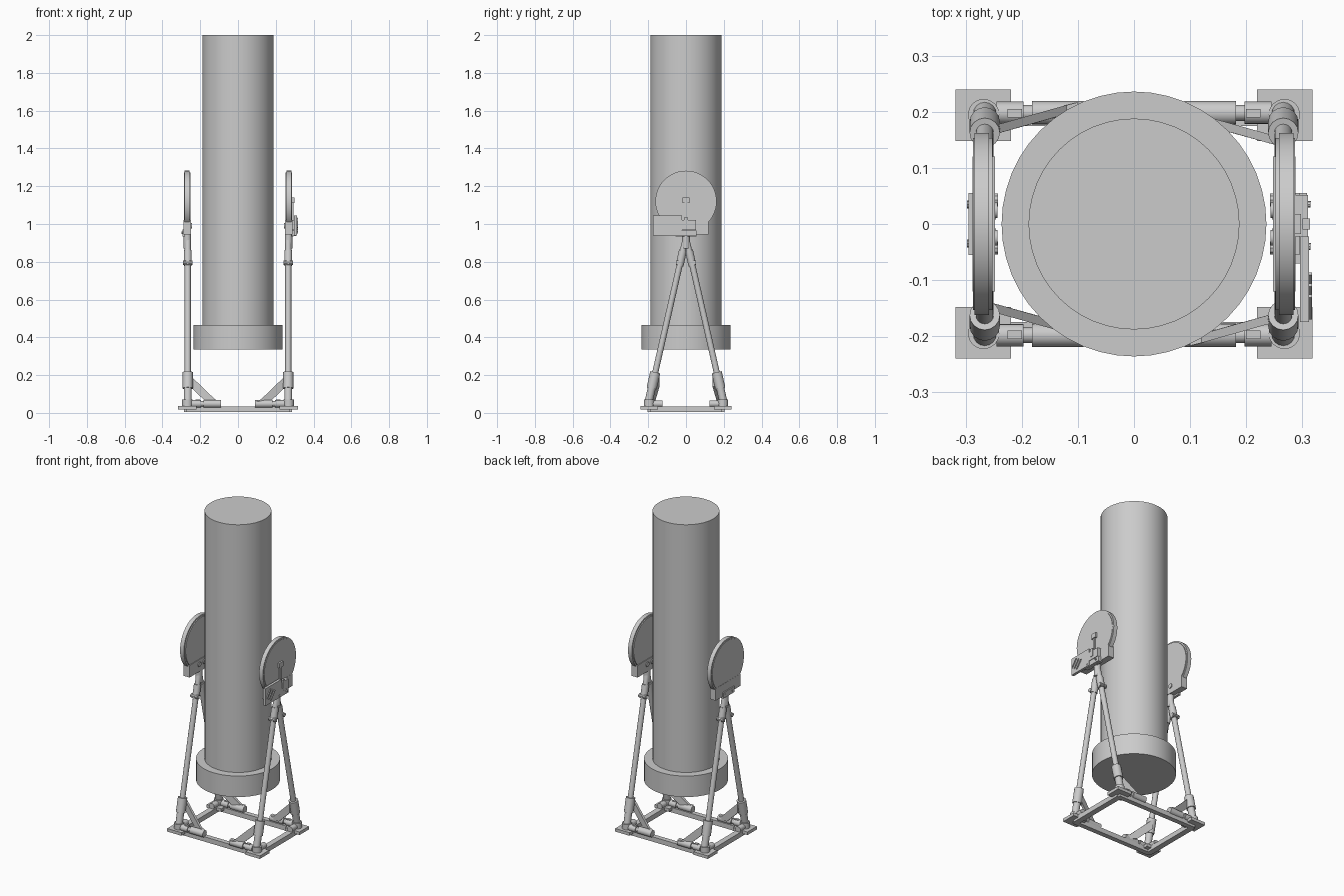
import bpy, bmesh, math
from mathutils import Vector

cube = bpy.data.objects.get("Cube")
if cube:
    bpy.data.objects.remove(cube)

grey = bpy.data.materials.new("plain grey")
grey.use_nodes = True
colour = (0.6, 0.6, 0.6, 1)
grey.diffuse_color = colour
grey.node_tree.nodes["Principled BSDF"].inputs["Base Color"].default_value = colour


def finish(name, bm, smooth=False):
    bmesh.ops.recalc_face_normals(bm, faces=bm.faces)
    mesh = bpy.data.meshes.new(name)
    bm.to_mesh(mesh)
    bm.free()
    mesh.materials.append(grey)
    ob = bpy.data.objects.new(name, mesh)
    bpy.context.collection.objects.link(ob)
    if smooth:
        bpy.ops.object.select_all(action="DESELECT")
        ob.select_set(True)
        bpy.context.view_layer.objects.active = ob
        bpy.ops.object.shade_smooth_by_angle(angle=math.radians(35))
    return ob


def box(name, xs, ys, zs):
    bm = bmesh.new()
    bmesh.ops.create_cube(bm, size=1)
    for v in bm.verts:
        for i, (a, b) in enumerate((xs, ys, zs)):
            v.co[i] = (a + b) / 2 + v.co[i] * (b - a)
    return finish(name, bm)


def rod(name, a, b, radius, sides=16):
    a, b = Vector(a), Vector(b)
    bm = bmesh.new()
    bmesh.ops.create_cone(bm, cap_ends=True, segments=sides, radius1=radius,
                          radius2=radius, depth=(b - a).length)
    bm.transform((b - a).to_track_quat("Z", "Y").to_matrix().to_4x4())
    bmesh.ops.translate(bm, vec=(a + b) / 2, verts=bm.verts)
    return finish(name, bm, True)


def extrude(name, points, offset):
    bm = bmesh.new()
    face = bm.faces.new([bm.verts.new(p) for p in points])
    new = bmesh.ops.extrude_face_region(bm, geom=[face])["geom"]
    bmesh.ops.translate(bm, vec=offset, verts=[v for v in new if isinstance(v, bmesh.types.BMVert)])
    return finish(name, bm)


def span(s, a, b):
    return tuple(sorted((s * a, s * b)))


# Optical tube and mirror cell
rod("main_tube", (0, 0, 0.46), (0, 0, 2), 0.188, 48)
rod("mirror_cell", (0, 0, 0.335), (0, 0, 0.465), 0.236, 48)

# Base frame
for s in (-1, 1):
    box("cross_bar", (-0.275, 0.275), span(s, 0.175, 0.205), (0.004, 0.034))
    box("side_bar", span(s, 0.25, 0.285), (-0.19, 0.19), (0.004, 0.034))

for sx in (-1, 1):
    # Side bearing wheel
    rod("bearing_wheel", (sx * 0.258, 0, 1.12), (sx * 0.284, 0, 1.12), 0.162, 48)
    rod("wheel_face", (sx * 0.252, 0, 1.12), (sx * 0.287, 0, 1.12), 0.153, 48)

    # Wheel cradle
    box("cradle", span(sx, 0.248, 0.288), (-0.12, 0.12), (0.945, 1.02))
    box("cradle_clamp", span(sx, 0.28, 0.295), (-0.055, 0.055), (0.935, 0.97))
    for y in (-0.035, 0.035):
        rod("cradle_bolt", (sx * 0.29, y, 0.953), (sx * 0.298, y, 0.953), 0.007, 8)
        rod("inner_bearing", (sx * 0.243, y * 0.7, 0.99), (sx * 0.255, y * 0.7, 0.99), 0.014, 12)
    rod("leg_hub", (sx * 0.268, 0, 0.87), (sx * 0.268, 0, 0.945), 0.02)

    for sy in (-1, 1):
        # Splayed leg with end sockets
        foot = Vector((sx * 0.266, sy * 0.2, 0.05))
        top = Vector((sx * 0.266, 0, 0.93))

        def along(z):
            return foot.lerp(top, (z - 0.05) / 0.88)

        rod("leg", foot, top, 0.016)
        rod("leg_lower_socket", along(0.13), along(0.215), 0.027)
        rod("leg_lower_sleeve", along(0.05), along(0.14), 0.021)
        rod("leg_upper_socket", along(0.78), along(0.86), 0.021)
        rod("leg_clamp_bolt", along(0.795) + Vector((-0.024, sy * 0.012, 0)),
            along(0.795) + Vector((0.024, sy * 0.012, 0)), 0.012, 10)

        # Foot plate and joint
        box("foot_plate", span(sx, 0.219, 0.318), span(sy, 0.148, 0.24), (0.018, 0.037))
        rod("foot_joint", (sx * 0.268, sy * 0.195, 0.03), (sx * 0.268, sy * 0.195, 0.07), 0.028)
        rod("foot_fitting", (sx * 0.245, sy * 0.198, 0.048), (sx * 0.197, sy * 0.198, 0.048), 0.02)
        rod("cross_spigot", (sx * 0.2, sy * 0.198, 0.048), (sx * 0.17, sy * 0.198, 0.048), 0.014)
        rod("cross_socket", (sx * 0.182, sy * 0.198, 0.048), (sx * 0.09, sy * 0.198, 0.048), 0.021)
        rod("side_fitting", (sx * 0.268, sy * 0.18, 0.048), (sx * 0.268, sy * 0.125, 0.048), 0.018)
        box("fitting_tab", span(sx, 0.2, 0.225), span(sy, 0.19, 0.205), (0.05, 0.071))

        # Diagonal brace from leg socket to cross socket
        shift = -0.012 if sx == sy else 0.006
        profile = ((0.255, 0.16, 0.2), (0.255, 0.16, 0.14), (0.165, 0.185, 0.055),
                   (0.1, 0.203, 0.04), (0.1, 0.203, 0.068), (0.12, 0.198, 0.07))
        extrude("diagonal_brace", [(sx * x, sy * (y + shift - 0.008), z) for x, y, z in profile],
                (0, sy * 0.016, 0))

# Angle pointer on the left wheel
box("pointer_stem", (0.286, 0.294), (-0.007, 0.007), (1.0, 1.13))
box("pointer_head", (0.286, 0.298), (-0.018, 0.018), (1.11, 1.14))
box("pointer_block", (0.286, 0.31), (-0.022, 0.052), (0.968, 1.022))
box("pointer_slide", (0.3, 0.314), (-0.01, 0.01), (0.985, 1.035))

# Control panel on the left wheel
box("control_panel", (0.296, 0.312), (-0.175, -0.022), (0.94, 1.046))
box("panel_arm", (0.284, 0.308), (-0.07, 0.055), (0.936, 0.966))
for k in (-1, 0, 1):
    y, z = -0.128 + k * 0.02, 0.994 - k * 0.012
    extrude("panel_mark", [(0.311, y - 0.022, z - 0.022), (0.311, y - 0.017, z - 0.026),
                           (0.311, y + 0.022, z + 0.022), (0.311, y + 0.017, z + 0.026)],
            (0.006, 0, 0))
for y in (-0.04, 0.035):
    rod("panel_screw", (0.304, y, 0.952), (0.315, y, 0.952), 0.006, 8)
